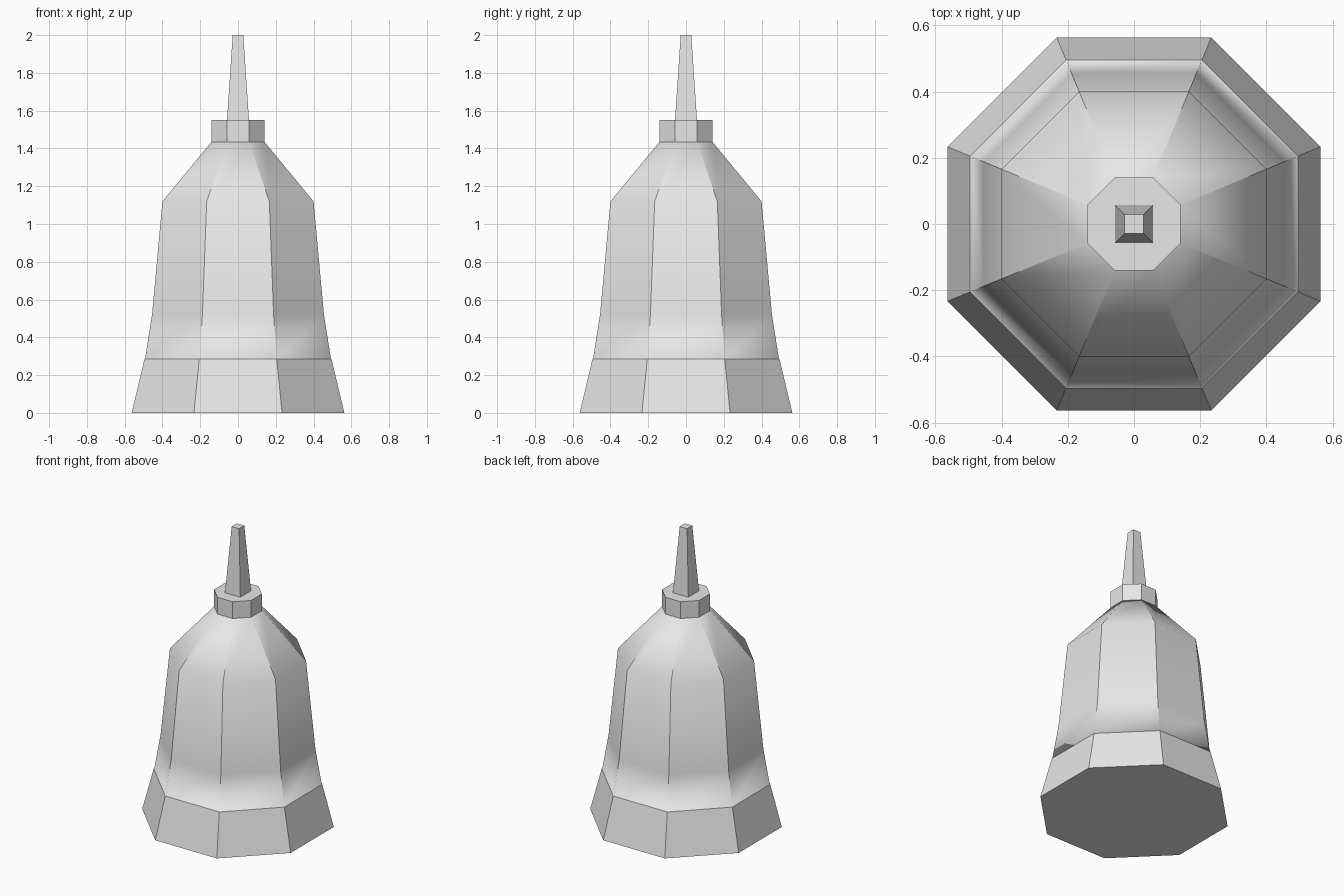
import bpy
import bmesh
import math

cube = bpy.data.objects.get("Cube")
if cube:
    bpy.data.objects.remove(cube, do_unlink=True)

GREY = (0.8, 0.8, 0.8, 1.0)
grey = bpy.data.materials.new("plain grey")
grey.use_nodes = True
grey.diffuse_color = GREY
grey.node_tree.nodes["Principled BSDF"].inputs["Base Color"].default_value = GREY


def stacked_prism(name, sides, profile, smooth=False, hard_rings=()):
    """Loft regular polygons, given as (distance to flat side, height)."""
    bm = bmesh.new()
    rings = []
    for flat, z in profile:
        radius = flat / math.cos(math.pi / sides)
        angles = [math.tau * (i + 0.5) / sides for i in range(sides)]
        rings.append([bm.verts.new((radius * math.cos(a), radius * math.sin(a), z))
                      for a in angles])
    bm.faces.new(rings[0][::-1])
    bm.faces.new(rings[-1])
    for low, high in zip(rings, rings[1:]):
        for i in range(sides):
            j = (i + 1) % sides
            bm.faces.new((low[i], low[j], high[j], high[i]))
    # Soft shading runs up each panel; upright corners and chosen rings stay hard
    if smooth:
        for face in bm.faces:
            face.smooth = True
        for edge in bm.edges:
            a, b = edge.verts
            upright = abs(a.co.z - b.co.z) > 0.01
            on_hard_ring = any(a in rings[k] and b in rings[k] for k in hard_rings)
            if upright or on_hard_ring:
                edge.smooth = False
    mesh = bpy.data.meshes.new(name)
    bm.to_mesh(mesh)
    bm.free()
    mesh.materials.append(grey)
    obj = bpy.data.objects.new(name, mesh)
    bpy.context.collection.objects.link(obj)
    return obj


# Eight-sided body: flared skirt, tiny ledge, tapering wall, sloped shoulder
stacked_prism("body", 8, [(0.563, 0), (0.495, 0.285), (0.492, 0.286),
                          (0.455, 0.52), (0.40, 1.12), (0.14, 1.435)],
              smooth=True, hard_rings=(0, 1))

# Eight-sided collar on the shoulder
stacked_prism("collar", 8, [(0.14, 1.435), (0.14, 1.55)])

# Square tapered spike
stacked_prism("spike", 4, [(0.058, 1.55), (0.028, 2.0)])
